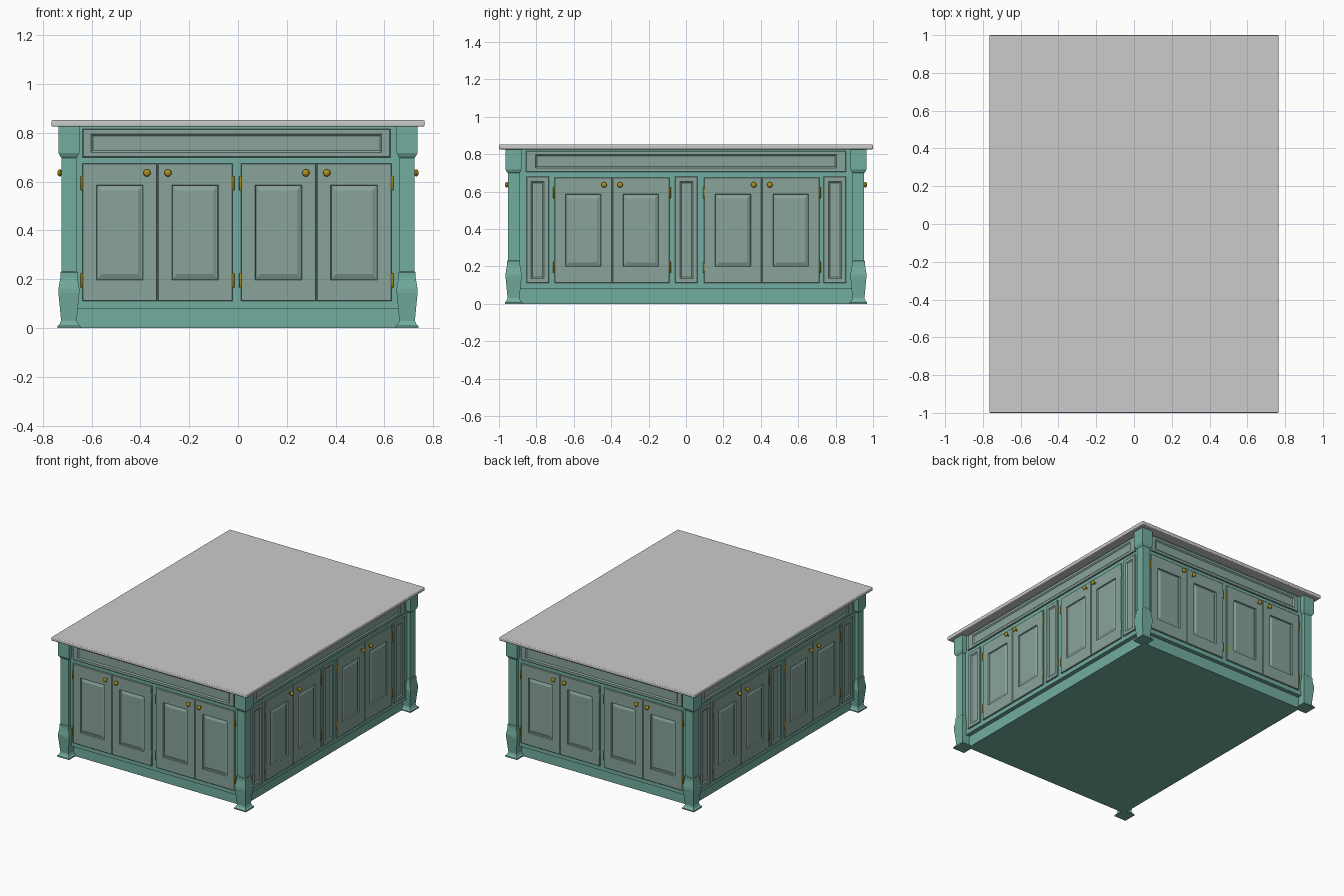
import bpy, bmesh, math
from mathutils import Matrix, Vector

if "Cube" in bpy.data.objects:
    bpy.data.objects.remove(bpy.data.objects["Cube"])


def material(name, rgb):
    m = bpy.data.materials.new(name)
    m.diffuse_color = (*rgb, 1)
    m.use_nodes = True
    m.node_tree.nodes["Principled BSDF"].inputs["Base Color"].default_value = m.diffuse_color
    return m


TEAL = material("teal_paint", (0.17, 0.42, 0.35))
SAGE = material("sage_paint", (0.25, 0.37, 0.33))
BRASS = material("brass", (0.42, 0.28, 0.01))


def loft(name, rings, mat=None, matrix=None, smooth=False):
    """Skin a stack of equal-length point rings and cap both ends."""
    bm = bmesh.new()
    loops = [[bm.verts.new(p) for p in r] for r in rings]
    n = len(loops[0])
    for a, b in zip(loops, loops[1:]):
        for i in range(n):
            j = (i + 1) % n
            bm.faces.new((a[i], a[j], b[j], b[i]))
    bm.faces.new(loops[0][::-1])
    bm.faces.new(loops[-1])
    bmesh.ops.recalc_face_normals(bm, faces=bm.faces)
    if matrix:
        bm.transform(matrix)
    me = bpy.data.meshes.new(name)
    bm.to_mesh(me)
    bm.free()
    ob = bpy.data.objects.new(name, me)
    bpy.context.collection.objects.link(ob)
    if mat:
        me.materials.append(mat)
    if smooth:
        bpy.ops.object.select_all(action='DESELECT')
        ob.select_set(True)
        bpy.context.view_layer.objects.active = ob
        bpy.ops.object.shade_smooth_by_angle(angle=math.radians(40))
    return ob


def square(hx, hy, z, cx=0, cy=0):
    return [(cx - hx, cy - hy, z), (cx + hx, cy - hy, z),
            (cx + hx, cy + hy, z), (cx - hx, cy + hy, z)]


def box(name, hx, hy, z0, z1, mat=None):
    return loft(name, [square(hx, hy, z0), square(hx, hy, z1)], mat)


# Face-local parts: u runs along the face, d is distance out from the centre
def panel(name, u0, u1, z0, z1, steps, mat, matrix):
    """Nested rectangles, each step being (inset u, inset z, distance out)."""
    rings = [[(u0 + a, -d, z0 + b), (u1 - a, -d, z0 + b),
              (u1 - a, -d, z1 - b), (u0 + a, -d, z1 - b)] for a, b, d in steps]
    return loft(name, rings, mat, matrix)


def circle(r, h, n=16):
    return [(r * math.cos(2 * math.pi * i / n), r * math.sin(2 * math.pi * i / n), h)
            for i in range(n)]


def knob(name, u, d, matrix):
    profile = [(0.008, -0.002), (0.008, 0.002), (0.005, 0.004), (0.005, 0.012),
               (0.011, 0.014), (0.015, 0.019), (0.0145, 0.023), (0.010, 0.028), (0.004, 0.030)]
    place = matrix @ Matrix.Translation((u, -d, 0.636)) @ Matrix.Rotation(math.pi / 2, 4, 'X')
    loft(name, [circle(r, h) for r, h in profile], BRASS, place, True)


def hinge(name, u, d, z, matrix):
    place = matrix @ Matrix.Translation((u, -d, z))
    profile = [(0.003, -0.030), (0.005, -0.027), (0.005, 0.027), (0.003, 0.030)]
    loft(name, [circle(r, h, 10) for r, h in profile], BRASS, place, True)


def door(name, u0, u1, f, matrix):
    steps = [(0, 0, f - 0.02), (0, 0, f - 0.003), (0.003, 0.003, f), (0.058, 0.088, f),
             (0.061, 0.091, f - 0.008), (0.066, 0.096, f - 0.008), (0.079, 0.111, f - 0.002)]
    panel(name, u0, u1, 0.11, 0.675, steps, SAGE, matrix)


def door_pair(name, u0, u1, f, matrix):
    mid = (u0 + u1) / 2
    door(name + "_left_door", u0, mid - 0.001, f, matrix)
    door(name + "_right_door", mid + 0.001, u1, f, matrix)
    for s, tag, edge in ((-1, "left", u0), (1, "right", u1)):
        knob(f"{name}_{tag}_knob", mid + s * 0.043, f, matrix)
        for z, level in ((0.195, "lower"), (0.593, "upper")):
            hinge(f"{name}_{tag}_{level}_hinge", edge + s * 0.002, f - 0.002, z, matrix)


def flat_panel(name, u0, u1, z0, z1, a, b, f, matrix):
    steps = [(0, 0, f - 0.02), (0, 0, f - 0.003), (0.003, 0.003, f),
             (a, b, f), (a + 0.008, b + 0.008, f - 0.007)]
    panel(name, u0, u1, z0, z1, steps, SAGE, matrix)


# Worktop with softened edges
top = box("worktop", 0.765, 1.0, 0.826, 0.852)
bev = top.modifiers.new("soft_edge", 'BEVEL')
bev.width, bev.segments = 0.006, 3

# Cabinet carcass and recessed plinth
FX, FY = 0.700, 0.928
box("cabinet_body", FX, FY, 0.08, 0.826, TEAL)
box("plinth", FX - 0.03, FY - 0.03, 0, 0.08, TEAL)

# Four corner posts with capital block and splayed foot
POST = [(0.047, 0), (0.047, 0.008), (0.038, 0.016), (0.032, 0.030), (0.043, 0.145),
        (0.043, 0.160), (0.035, 0.208), (0.035, 0.228), (0.031, 0.232),
        (0.031, 0.698), (0.036, 0.704), (0.043, 0.718), (0.043, 0.826)]
for sx, side in ((-1, "left"), (1, "right")):
    for sy, end in ((-1, "front"), (1, "back")):
        loft(f"{end}_{side}_post",
             [square(h, h, z, sx * 0.693, sy * 0.922) for h, z in POST], TEAL)

# Short ends: frieze and two door pairs
for name, angle in (("front", 0), ("back", 180)):
    m = Matrix.Rotation(math.radians(angle), 4, 'Z')
    f = FY + 0.010
    flat_panel(name + "_frieze", -0.637, 0.624, 0.70, 0.816, 0.035, 0.02, f, m)
    door_pair(name + "_first", -0.638, -0.022, f, m)
    door_pair(name + "_second", 0.012, 0.630, f, m)

# Long sides: frieze, three narrow panels and two door pairs
for name, angle in (("right", 90), ("left", -90)):
    m = Matrix.Rotation(math.radians(angle), 4, 'Z')
    f = FX + 0.010
    flat_panel(name + "_frieze", -0.855, 0.855, 0.705, 0.817, 0.05, 0.02, f, m)
    for tag, u in (("near", -0.793), ("middle", 0.002), ("far", 0.796)):
        flat_panel(f"{name}_{tag}_narrow_panel", u - 0.06, u + 0.06, 0.11, 0.68,
                   0.025, 0.025, f, m)
    door_pair(name + "_first", -0.703, -0.088, f, m)
    door_pair(name + "_second", 0.097, 0.714, f, m)
